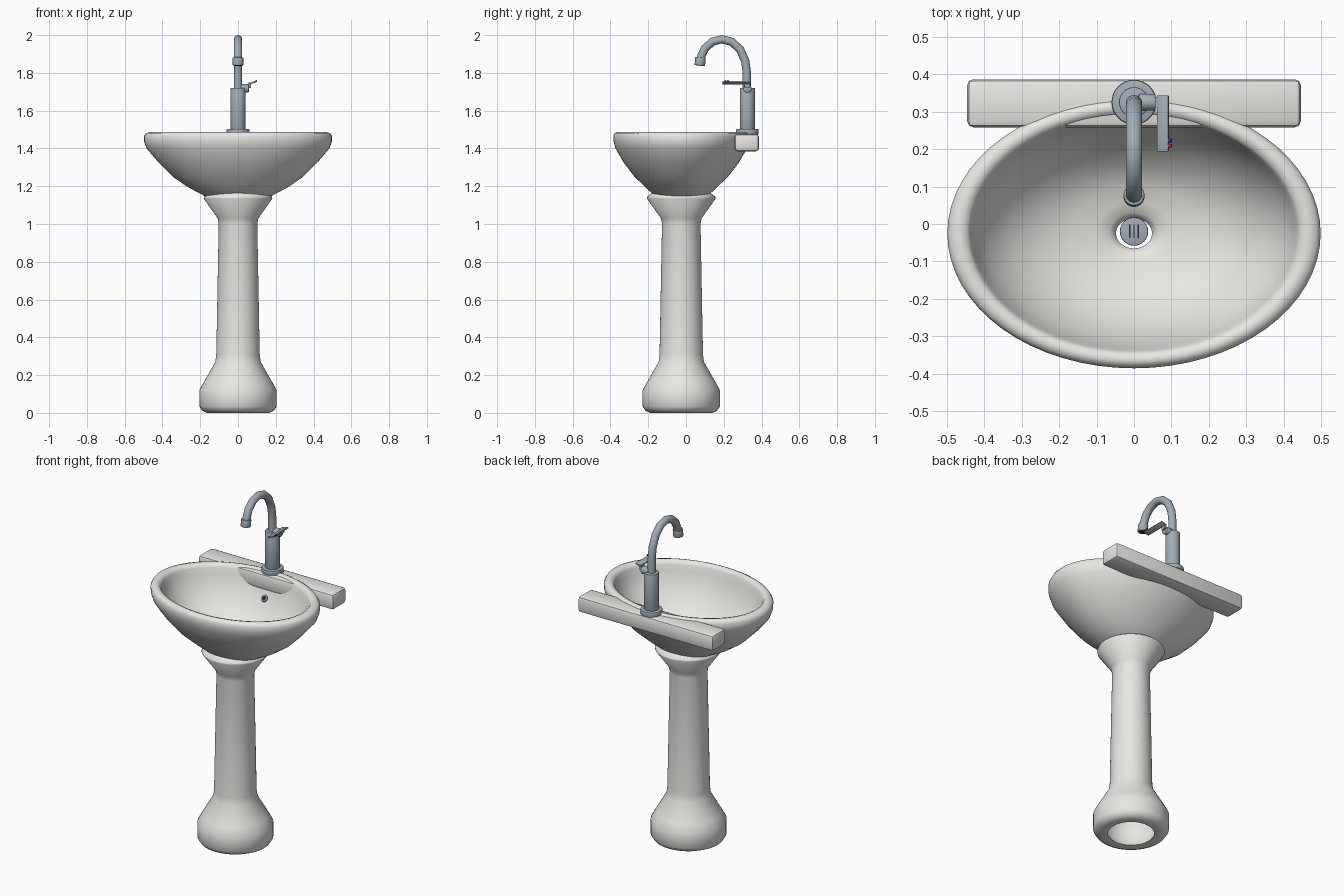
import bpy, bmesh, math
from mathutils import Vector, Matrix

if "Cube" in bpy.data.objects:
    bpy.data.objects.remove(bpy.data.objects["Cube"])

CY = -0.025  # centre of basin and pedestal in y
FY = 0.325   # faucet axis in y


def material(name, rgb):
    m = bpy.data.materials.new(name)
    m.diffuse_color = (*rgb, 1)
    m.use_nodes = True
    m.node_tree.nodes["Principled BSDF"].inputs["Base Color"].default_value = m.diffuse_color
    return m


ceramic = material("ceramic", (0.80, 0.81, 0.77))
chrome = material("chrome", (0.36, 0.42, 0.46))
dark = material("dark", (0.02, 0.02, 0.025))
red = material("red", (0.7, 0.03, 0.03))
blue = material("blue", (0.03, 0.08, 0.5))


def finish(name, bm, mat, angle=40):
    bmesh.ops.recalc_face_normals(bm, faces=bm.faces)
    me = bpy.data.meshes.new(name)
    bm.to_mesh(me)
    bm.free()
    me.materials.append(mat)
    ob = bpy.data.objects.new(name, me)
    bpy.context.collection.objects.link(ob)
    bpy.ops.object.select_all(action='DESELECT')
    ob.select_set(True)
    bpy.context.view_layer.objects.active = ob
    bpy.ops.object.shade_smooth_by_angle(angle=math.radians(angle))
    return ob


def skin(bm, rings, closed=False):
    """Bridge consecutive rings of vertices; cap the ends unless closed."""
    n = len(rings[0])
    for i in range(len(rings) if closed else len(rings) - 1):
        a, b = rings[i], rings[(i + 1) % len(rings)]
        for k in range(n):
            bm.faces.new((a[k], a[(k + 1) % n], b[(k + 1) % n], b[k]))
    if not closed:
        bm.faces.new(rings[0])
        bm.faces.new(rings[-1])


def loft(name, profile, mat, cy, n=48, closed=False, angle=40):
    """Stack of ellipses given as (rx, ry, z)."""
    bm = bmesh.new()
    rings = [[bm.verts.new((rx * math.cos(math.tau * k / n),
                            cy + ry * math.sin(math.tau * k / n), z))
              for k in range(n)] for rx, ry, z in profile]
    skin(bm, rings, closed)
    return finish(name, bm, mat, angle)


def tube(name, path, radius, mat, n=20):
    """Round pipe along a path lying in the yz plane."""
    pts = [Vector((0, y, z)) for y, z in path]
    bm = bmesh.new()
    rings = []
    for i, p in enumerate(pts):
        t = (pts[min(i + 1, len(pts) - 1)] - pts[max(i - 1, 0)]).normalized()
        side = t.cross(Vector((1, 0, 0)))
        rings.append([bm.verts.new(p + radius * (math.cos(math.tau * k / n) * Vector((1, 0, 0))
                                                 + math.sin(math.tau * k / n) * side))
                      for k in range(n)])
    skin(bm, rings)
    return finish(name, bm, mat)


def cylinder(name, centre, axis, r, depth, mat, n=24, bevel=0.0):
    bm = bmesh.new()
    rot = Vector(axis).to_track_quat('Z', 'Y').to_matrix().to_4x4()
    bmesh.ops.create_cone(bm, cap_ends=True, segments=n, radius1=r, radius2=r,
                          depth=depth, matrix=Matrix.Translation(centre) @ rot)
    if bevel:
        rim = [e for e in bm.edges if any(len(f.verts) > 4 for f in e.link_faces)]
        bmesh.ops.bevel(bm, geom=rim, offset=bevel, segments=2, profile=0.5, affect='EDGES')
    return finish(name, bm, mat)


def box(name, centre, size, mat, bevel=0.0, tilt=0.0):
    bm = bmesh.new()
    bmesh.ops.create_cube(bm, size=1, matrix=Matrix.Diagonal((*size, 1)))
    if bevel:
        bmesh.ops.bevel(bm, geom=bm.edges[:], offset=bevel, segments=2, profile=0.5,
                        affect='EDGES')
    bmesh.ops.transform(bm, verts=bm.verts,
                        matrix=Matrix.Translation(centre) @ Matrix.Rotation(tilt, 4, 'Y'))
    return finish(name, bm, mat)


# Hollow pedestal, outside then back down the inside
ped = [(0.165, 0), (0.19, 0.012), (0.205, 0.035), (0.205, 0.12), (0.18, 0.165), (0.12, 0.27),
       (0.115, 0.31), (0.102, 1.0), (0.108, 1.03), (0.182, 1.135), (0.18, 1.145), (0.15, 1.168),
       (0.13, 1.15), (0.075, 1.03), (0.075, 0.31), (0.085, 0.27), (0.15, 0.13), (0.15, 0.05),
       (0.125, 0.005)]
loft("pedestal", [(r, r, z) for r, z in ped], ceramic, CY, closed=True, angle=60)

# Oval basin: outside, rounded rim, then inside down to the drain hole
basin = [(0.048, 0.04, 1.125), (0.12, 0.10, 1.13), (0.18, 0.142, 1.15), (0.265, 0.19, 1.195),
         (0.345, 0.247, 1.25), (0.42, 0.305, 1.325), (0.484, 0.348, 1.40), (0.497, 0.358, 1.435),
         (0.498, 0.36, 1.465), (0.488, 0.352, 1.481), (0.465, 0.339, 1.487),
         (0.445, 0.322, 1.482), (0.436, 0.314, 1.465), (0.428, 0.306, 1.43),
         (0.395, 0.28, 1.35), (0.33, 0.232, 1.275), (0.25, 0.178, 1.22),
         (0.165, 0.13, 1.19), (0.10, 0.085, 1.18), (0.065, 0.055, 1.17), (0.048, 0.04, 1.155)]
loft("basin", basin, ceramic, CY, n=64, closed=True, angle=60)

# Rear shelf running through the back rim
box("rear_shelf", (0, 0.322, 1.431), (0.89, 0.128, 0.092), ceramic, bevel=0.016)

# Drain cover with three slots
cylinder("drain_cover", (0, -0.02, 1.168), (0, 0, 1), 0.038, 0.016, chrome, bevel=0.003)
for i in (-1, 0, 1):
    box(f"drain_slot_{i + 2}", (i * 0.011, -0.02, 1.176), (0.004, 0.036, 0.002), dark)

# Overflow fitting on the back wall of the bowl
slope = Vector((0, -0.83, 0.55))
spot = Vector((0, CY + 0.275, 1.343))
cylinder("overflow_ring", spot, slope, 0.02, 0.014, chrome, bevel=0.003)
cylinder("overflow_hole", spot + slope * 0.004, slope, 0.013, 0.008, dark)

# Faucet: flange, body, gooseneck and nozzle
cylinder("faucet_flange", (0, FY, 1.489), (0, 0, 1), 0.06, 0.03, chrome, n=32, bevel=0.006)
cylinder("faucet_body", (0, FY, 1.61), (0, 0, 1), 0.04, 0.22, chrome, n=32, bevel=0.003)
neck = [(0.322, 1.70), (0.322, 1.80), (0.314, 1.862), (0.286, 1.925), (0.241, 1.965),
        (0.19, 1.978), (0.14, 1.965), (0.10, 1.93), (0.08, 1.885), (0.075, 1.855)]
tube("faucet_neck", neck, 0.022, chrome)
cylinder("faucet_nozzle", (0, 0.075, 1.86), (0, 0.1, 1), 0.028, 0.042, chrome, bevel=0.003)
cylinder("nozzle_opening", (0, 0.073, 1.839), (0, 0.1, 1), 0.02, 0.003, dark)

# Side valve, lever and temperature dots
cylinder("valve_stub", (0.035, FY, 1.718), (1, 0, 0), 0.022, 0.045, chrome, bevel=0.003)
box("lever_link", (0.062, FY, 1.735), (0.012, 0.028, 0.03), chrome)
tilt = math.radians(-20)
box("lever", (0.077, 0.268, 1.748), (0.032, 0.15, 0.009), chrome, bevel=0.002, tilt=tilt)
for name, y, mat in (("hot_dot", 0.209, red), ("cold_dot", 0.223, blue)):
    cylinder(name, (0.096, y, 1.756), (1, 0, 0.36), 0.005, 0.008, mat, n=12)
